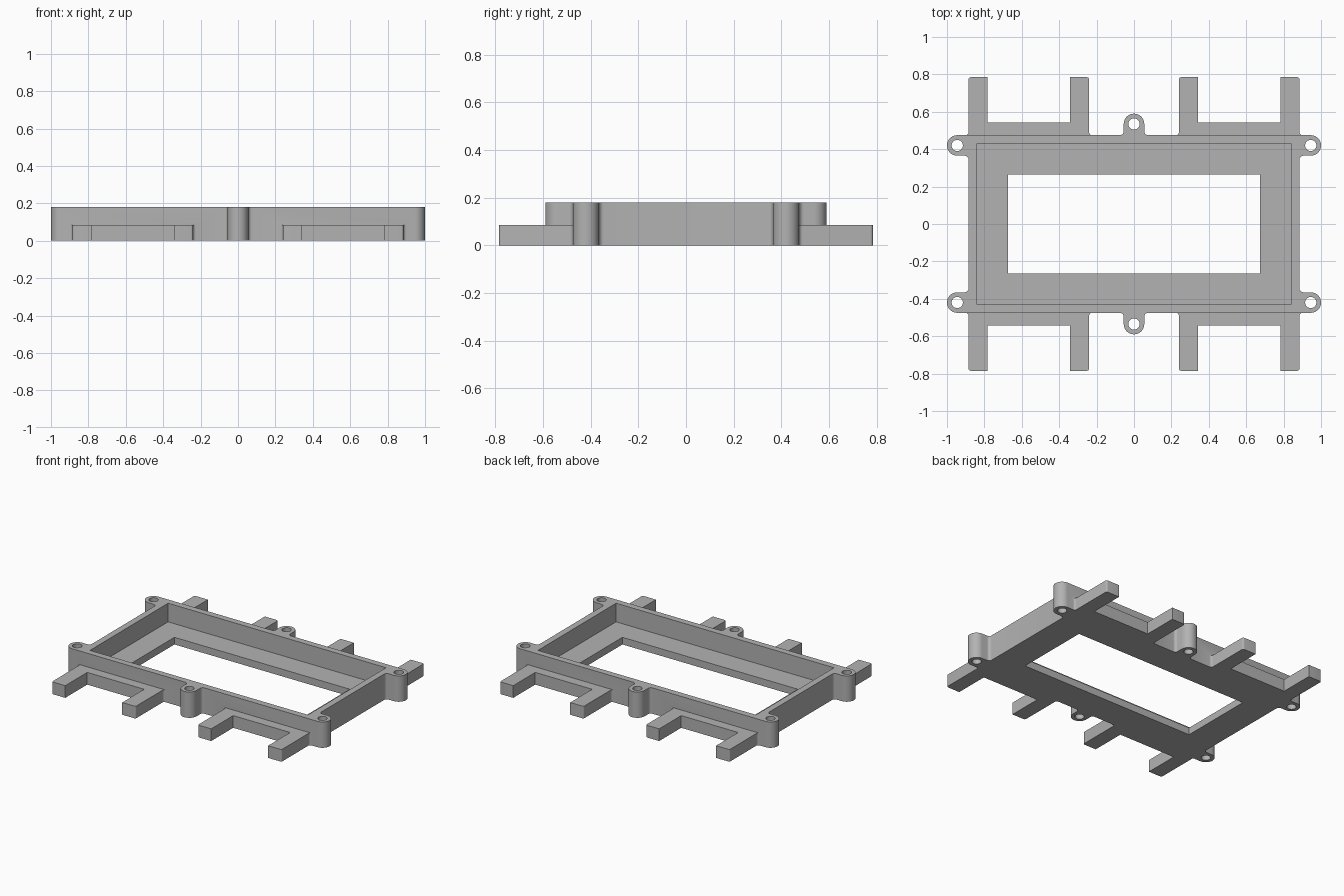
import bpy, bmesh
from math import radians, cos, sin

cube = bpy.data.objects.get("Cube")
if cube:
    bpy.data.objects.remove(cube, do_unlink=True)

grey = bpy.data.materials.new("plain grey")
grey.use_nodes = True
COLOUR = (0.45, 0.45, 0.45, 1)
grey.diffuse_color = COLOUR
grey.node_tree.nodes["Principled BSDF"].inputs["Base Color"].default_value = COLOUR

HEIGHT, FLOOR, BRACKET_H = 0.18, 0.05, 0.085
WALL_X, WALL_Y = 0.885, 0.475
BOSS_R, HOLE_R = 0.055, 0.03
EAR = (0.945, 0.42)
MID = (0, 0.535)


def arc(cx, cy, r, start, end, steps=8):
    angles = [radians(start + (end - start) * i / steps) for i in range(steps + 1)]
    return [(cx + r * cos(a), cy + r * sin(a)) for a in angles]


def rect(x, y):
    return [(-x, -y), (x, -y), (x, y), (-x, y)]


def flip(points, sx, sy):
    moved = [(x * sx, y * sy) for x, y in points]
    return moved[::-1] if sx * sy < 0 else moved


def prism(name, outline, z0, z1):
    """Extrude a closed outline between two heights."""
    pts = []
    for p in outline:
        if not pts or abs(p[0] - pts[-1][0]) + abs(p[1] - pts[-1][1]) > 1e-5:
            pts.append(p)
    if abs(pts[0][0] - pts[-1][0]) + abs(pts[0][1] - pts[-1][1]) < 1e-5:
        pts.pop()
    bm = bmesh.new()
    face = bm.faces.new([bm.verts.new((x, y, z0)) for x, y in pts])
    top = bmesh.ops.extrude_face_region(bm, geom=[face])["geom"]
    verts = [v for v in top if isinstance(v, bmesh.types.BMVert)]
    bmesh.ops.translate(bm, verts=verts, vec=(0, 0, z1 - z0))
    bmesh.ops.recalc_face_normals(bm, faces=bm.faces)
    mesh = bpy.data.meshes.new(name)
    bm.to_mesh(mesh)
    bm.free()
    mesh.materials.append(grey)
    obj = bpy.data.objects.new(name, mesh)
    bpy.context.collection.objects.link(obj)
    return obj


def combine(target, tool, operation):
    tool.hide_render = True
    mod = target.modifiers.new("combine", "BOOLEAN")
    mod.operation, mod.solver, mod.object = operation, "EXACT", tool
    bpy.context.view_layer.objects.active = target
    bpy.ops.object.modifier_apply(modifier=mod.name)
    bpy.data.objects.remove(tool, do_unlink=True)


# Tray outline: one quarter with half a middle boss and a corner ear
f = 0.02
quarter = (arc(*MID, BOSS_R, 90, 0)
           + arc(BOSS_R + f, WALL_Y + f, f, 180, 270)
           + arc(*EAR, BOSS_R, 90, -90, 16)
           + arc(WALL_X + f, EAR[1] - BOSS_R - f, f, 90, 180))
outline = (quarter + flip(quarter, 1, -1)
           + flip(quarter, -1, -1) + flip(quarter, -1, 1))
tray = prism("mounting_tray", outline, 0, HEIGHT)

# U-shaped cable brackets on the front and back walls
e, b = 0.015, 0.012
x0, x1, leg, tip, bar, root = 0.24, WALL_X, 0.103, 0.785, 0.543, 0.455
bracket = ([(x0 - e, root)] + arc(x0 - e, WALL_Y + e, e, -90, 0, 4)
           + arc(x0 + b, tip - b, b, 180, 90, 4)
           + [(x0 + leg, tip), (x0 + leg, bar), (x1 - leg, bar), (x1 - leg, tip)]
           + arc(x1 - b, tip - b, b, 90, 0, 4)
           + arc(x1 + e, WALL_Y + e, e, 180, 270, 4) + [(x1 + e, root)])
for sx in (-1, 1):
    for sy in (-1, 1):
        combine(tray, prism("bracket", flip(bracket, sx, sy), 0, BRACKET_H), "UNION")

# Recess, window opening and screw holes
combine(tray, prism("recess", rect(0.84, 0.43), FLOOR, 0.3), "DIFFERENCE")
combine(tray, prism("opening", rect(0.675, 0.264), -0.1, 0.1), "DIFFERENCE")
centres = [(sx * EAR[0], sy * EAR[1]) for sx in (-1, 1) for sy in (-1, 1)]
centres += [MID, (0, -MID[1])]
for cx, cy in centres:
    combine(tray, prism("screw_hole", arc(cx, cy, HOLE_R, 0, 360, 24), -0.1, 0.3),
            "DIFFERENCE")

# Smooth the rounded bosses while keeping corners crisp
bpy.ops.object.select_all(action="DESELECT")
tray.select_set(True)
bpy.context.view_layer.objects.active = tray
bpy.ops.object.shade_smooth_by_angle(angle=radians(30))
